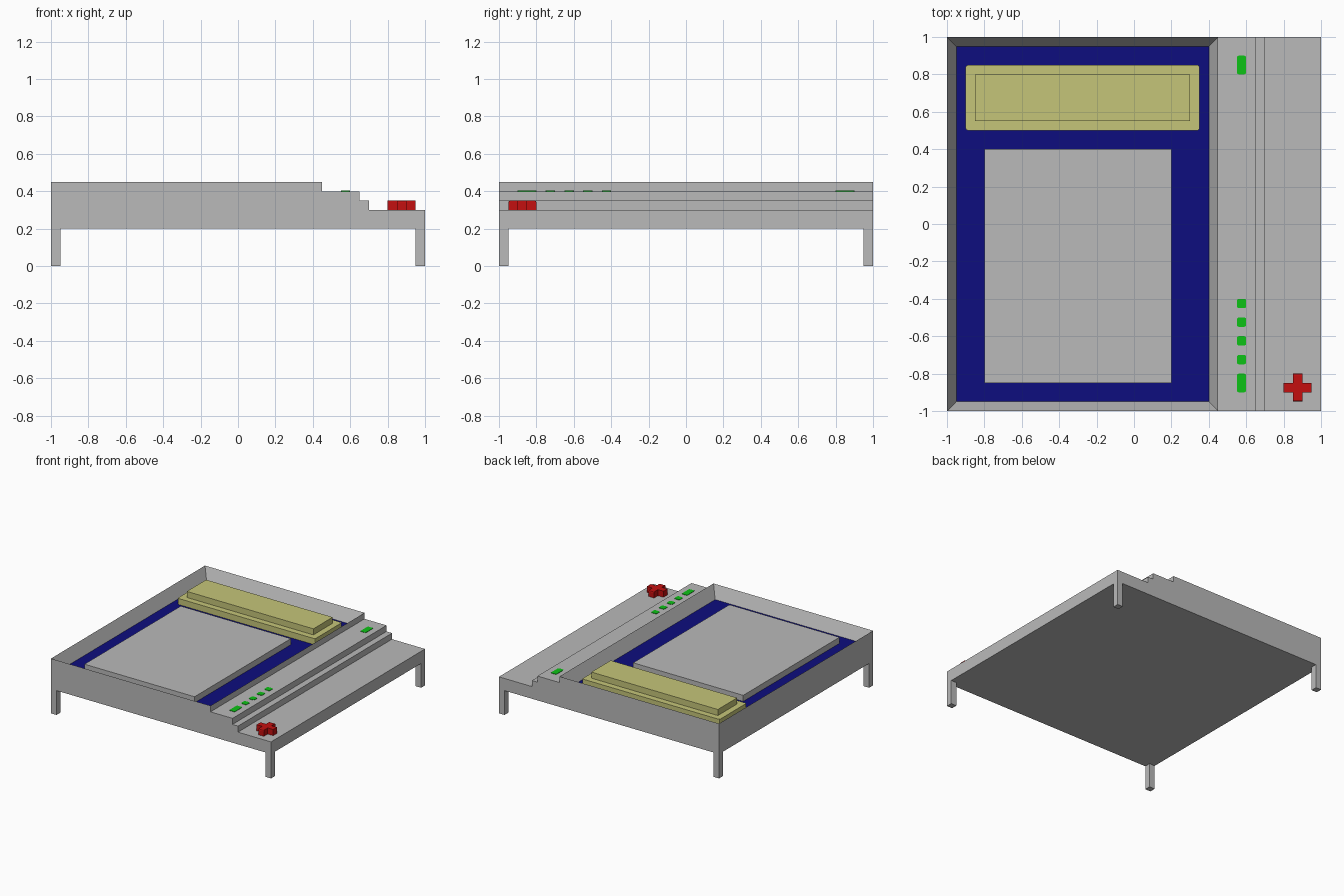
import bpy, bmesh

if "Cube" in bpy.data.objects:
    bpy.data.objects.remove(bpy.data.objects["Cube"], do_unlink=True)


def material(name, rgb):
    m = bpy.data.materials.new(name)
    m.use_nodes = True
    m.diffuse_color = (*rgb, 1)
    m.node_tree.nodes["Principled BSDF"].inputs["Base Color"].default_value = (*rgb, 1)
    return m


GREY = material("grey", (0.49, 0.49, 0.49))
BLUE = material("dark blue", (0.004, 0.004, 0.21))
YELLOW = material("pale yellow", (0.56, 0.56, 0.19))
RED = material("red", (0.55, 0.005, 0.005))
GREEN = material("green", (0.004, 0.54, 0.008))


def finish(bm, name, *mats):
    bmesh.ops.recalc_face_normals(bm, faces=bm.faces)
    mesh = bpy.data.meshes.new(name)
    bm.to_mesh(mesh)
    bm.free()
    for m in mats:
        mesh.materials.append(m)
    ob = bpy.data.objects.new(name, mesh)
    bpy.context.scene.collection.objects.link(ob)
    return ob


def prism(points, direction):
    """Extrude a closed outline of 3D points along a direction."""
    bm = bmesh.new()
    face = bm.faces.new([bm.verts.new(p) for p in points])
    ext = bmesh.ops.extrude_face_region(bm, geom=[face], use_keep_orig=True)
    moved = [v for v in ext["geom"] if isinstance(v, bmesh.types.BMVert)]
    bmesh.ops.translate(bm, verts=moved, vec=direction)
    bmesh.ops.recalc_face_normals(bm, faces=bm.faces)
    return bm


def box(name, x, y, z, mat, corner=0):
    """Box from (min, max) ranges, optionally with rounded upright edges."""
    outline = [(x[0], y[0], z[0]), (x[1], y[0], z[0]),
               (x[1], y[1], z[0]), (x[0], y[1], z[0])]
    bm = prism(outline, (0, 0, z[1] - z[0]))
    if corner:
        upright = [e for e in bm.edges
                   if abs(e.verts[0].co.z - e.verts[1].co.z) > 1e-5]
        bmesh.ops.bevel(bm, geom=upright, offset=corner, segments=2,
                        profile=0.5, affect='EDGES')
    return finish(bm, name, mat)


# Stepped body with a sunken blue tray floor
profile = [(-1, 0.2), (1, 0.2), (1, 0.3), (0.7, 0.3), (0.7, 0.35),
           (0.65, 0.35), (0.65, 0.4), (0.45, 0.4), (0.45, 0.45), (-1, 0.45)]
bm = prism([(x, -1, z) for x, z in profile], (0, 2, 0))
top = max(bm.faces, key=lambda f: f.calc_center_median().z)
bmesh.ops.inset_individual(bm, faces=[top], thickness=0.05, use_even_offset=True)
bmesh.ops.translate(bm, verts=top.verts, vec=(0, 0, -0.1))
top.material_index = 1
finish(bm, "body", GREY, BLUE)

# Four square corner legs
for yn, y in (("front", (-1, -0.95)), ("back", (0.95, 1))):
    for xn, x in (("right", (-1, -0.95)), ("left", (0.95, 1))):
        box(f"{yn}_{xn}_leg", x, y, (0, 0.2), GREY)

# Panel and two-tier block lying in the tray
box("tray_panel", (-0.8, 0.2), (-0.85, 0.4), (0.35, 0.4), GREY)
box("block_lower_tier", (-0.9, 0.35), (0.5, 0.85), (0.35, 0.4), YELLOW, 0.012)
box("block_upper_tier", (-0.85, 0.3), (0.55, 0.8), (0.4, 0.45), YELLOW)

# Green indicator plates along the upper step
lights = [(0.8, 0.9), (-0.45, -0.4), (-0.55, -0.5), (-0.65, -0.6),
          (-0.75, -0.7), (-0.9, -0.8)]
for i, y in enumerate(lights):
    box(f"indicator_{i + 1}", (0.55, 0.6), y, (0.4, 0.403), GREEN, 0.01)

# Red cross-shaped knob, eased on the top edges of its front and back arms
c, a, b = 0.875, 0.075, 0.025
quarter = [(a, -b), (a, b), (b, b)]
outline = []
for _ in range(4):
    outline += quarter
    quarter = [(-v, u) for u, v in quarter]
bm = prism([(c + u, -c + v, 0.3) for u, v in outline], (0, 0, 0.05))
ends = [e for e in bm.edges
        if all(v.co.z > 0.34 and abs(v.co.y + c) > 0.07 for v in e.verts)]
bmesh.ops.bevel(bm, geom=ends, offset=0.01, segments=2, profile=0.5, affect='EDGES')
finish(bm, "cross_knob", RED)
